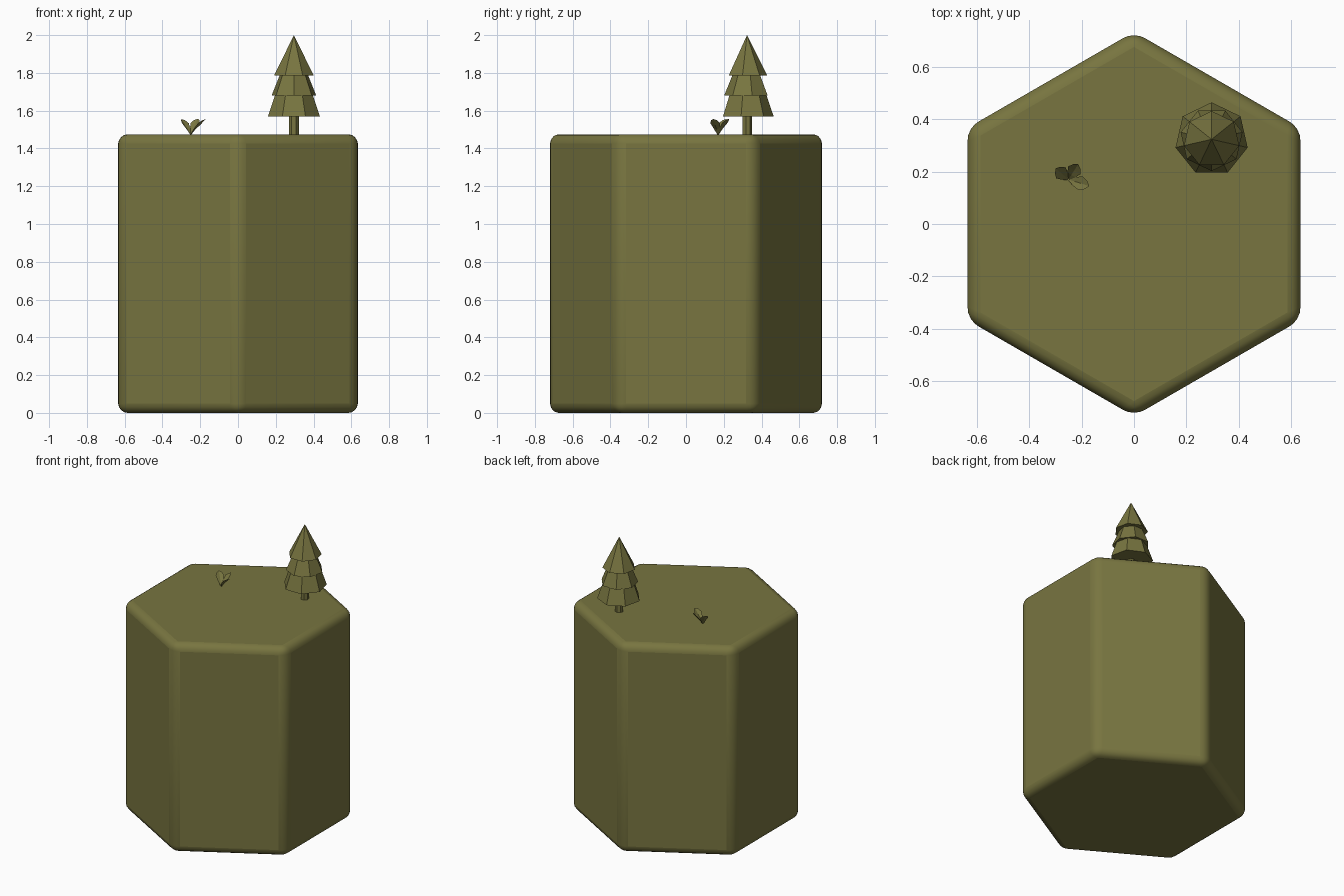
import bpy, bmesh, math
from mathutils import Vector

if "Cube" in bpy.data.objects:
    bpy.data.objects.remove(bpy.data.objects["Cube"])

olive = bpy.data.materials.new("olive")
olive.diffuse_color = (0.188, 0.178, 0.051, 1)
olive.use_nodes = True
olive.node_tree.nodes["Principled BSDF"].inputs["Base Color"].default_value = olive.diffuse_color


def finish(name, bm):
    mesh = bpy.data.meshes.new(name)
    bm.to_mesh(mesh)
    bm.free()
    mesh.materials.append(olive)
    obj = bpy.data.objects.new(name, mesh)
    bpy.context.collection.objects.link(obj)
    return obj


def frustum(name, cx, cy, z0, z1, r0, r1, sides, turn):
    """Closed prism or cone with a chosen first corner angle."""
    bm = bmesh.new()
    rings = []
    for z, r in ((z0, r0), (z1, r1)):
        rings.append([bm.verts.new((cx + r * math.cos(turn + math.tau * i / sides),
                                    cy + r * math.sin(turn + math.tau * i / sides), z))
                      for i in range(sides)])
    low, high = rings
    for i in range(sides):
        j = (i + 1) % sides
        bm.faces.new((low[i], low[j], high[j], high[i]))
    bm.faces.new(low[::-1])
    bm.faces.new(high)
    bmesh.ops.remove_doubles(bm, verts=bm.verts[:], dist=1e-5)
    bmesh.ops.recalc_face_normals(bm, faces=bm.faces[:])
    return finish(name, bm)


# Hexagonal block with rounded edges
block = frustum("hex_block", 0, 0, 0, 1.475, 0.733, 0.733, 6, math.pi / 2)
bevel = block.modifiers.new("rounded_edges", 'BEVEL')
bevel.width = 0.05
bevel.segments = 4
bpy.context.view_layer.objects.active = block
block.select_set(True)
bpy.ops.object.shade_smooth_by_angle(angle=math.radians(30))
block.select_set(False)

# Pine tree: trunk and three stacked tiers
TX, TY = 0.296, 0.323
frustum("tree_trunk", TX, TY, 1.47, 1.60, 0.027, 0.027, 7, math.pi / 2)
tiers = [(1.57, 1.69, 0.141, 0.100), (1.68, 1.80, 0.121, 0.072), (1.785, 2.0, 0.108, 0.0)]
for k, (z0, z1, r0, r1) in enumerate(tiers):
    frustum(f"tree_tier_{k + 1}", TX, TY, z0, z1, r0, r1, 7,
            math.pi / 2 + (k % 2) * math.pi / 7)


# Sprout: three leaves that curve outward from one root
def leaf(name, root, tip, width):
    root, tip = Vector(root), Vector(tip)
    side = (tip - root).cross(Vector((0, 0, 1))).normalized()
    bm = bmesh.new()
    rows = []
    for t, w in ((0, 0.12), (0.3, 0.65), (0.6, 1.0), (0.85, 0.6), (1, 0.04)):
        p = root.lerp(tip, t) + Vector((0, 0, 0.05 * t * (1 - t)))
        crease = Vector((0, 0, -0.012 * w))
        rows.append([bm.verts.new(p - side * width * w / 2),
                     bm.verts.new(p + crease),
                     bm.verts.new(p + side * width * w / 2)])
    for a, b in zip(rows, rows[1:]):
        for i in (0, 1):
            bm.faces.new((a[i], a[i + 1], b[i + 1], b[i]))
    bm.normal_update()
    if sum(f.normal.z for f in bm.faces) < 0:
        bmesh.ops.reverse_faces(bm, faces=bm.faces[:])
    return finish(name, bm)


ROOT = (-0.25, 0.17, 1.472)
for k, tip in enumerate([(-0.298, 0.212, 1.555), (-0.213, 0.228, 1.557), (-0.172, 0.145, 1.555)]):
    leaf(f"sprout_leaf_{k + 1}", ROOT, tip, 0.055)
